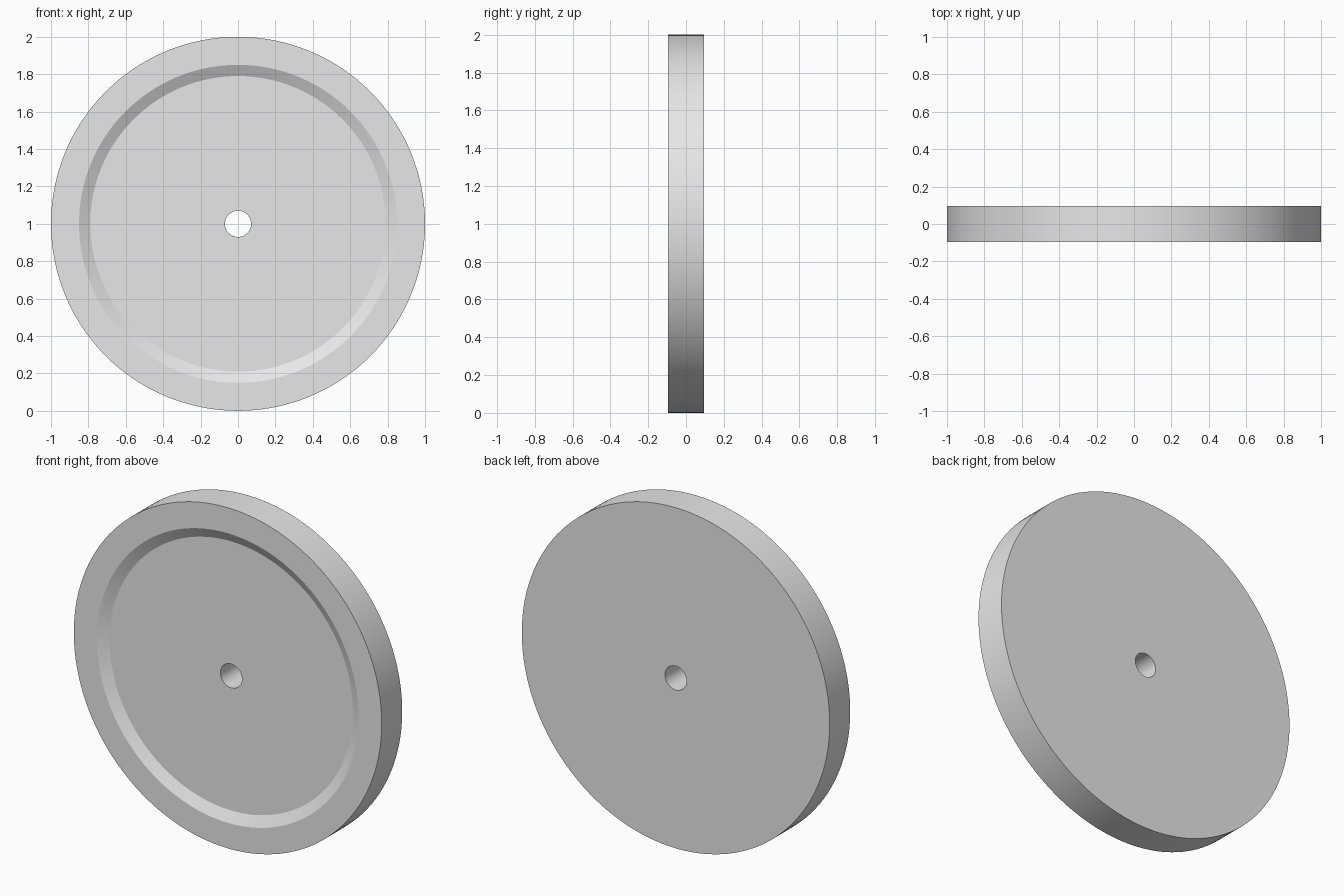
import bpy, bmesh
from math import radians, tau
from mathutils import Matrix, Vector

cube = bpy.data.objects.get("Cube")
if cube:
    bpy.data.objects.remove(cube, do_unlink=True)

SEGMENTS = 128
HALF = 0.095          # half thickness
RECESS = 0.032        # depth of the front recess

# Plain grey material
grey = bpy.data.materials.new("light_grey")
grey.use_nodes = True
colour = (0.8, 0.8, 0.8, 1)
grey.diffuse_color = colour
grey.node_tree.nodes["Principled BSDF"].inputs["Base Color"].default_value = colour

# Closed cross-section (radius, y): bore, recessed floor, sloped wall, front rim, tread, back
profile = [
    (0.07, HALF), (0.07, RECESS - HALF), (0.79, RECESS - HALF),
    (0.85, -HALF), (1.0, -HALF), (1.0, HALF),
]

# Revolve the section around the horizontal axle
bm = bmesh.new()
rings = []
for i in range(SEGMENTS):
    turn = Matrix.Rotation(tau * i / SEGMENTS, 3, 'Y')
    rings.append([bm.verts.new(turn @ Vector((r, y, 0)) + Vector((0, 0, 1)))
                  for r, y in profile])
for i, ring in enumerate(rings):
    following = rings[(i + 1) % SEGMENTS]
    for j in range(len(profile)):
        k = (j + 1) % len(profile)
        bm.faces.new((ring[j], ring[k], following[k], following[j]))
bmesh.ops.recalc_face_normals(bm, faces=bm.faces)

mesh = bpy.data.meshes.new("wheel_disc")
bm.to_mesh(mesh)
bm.free()
mesh.materials.append(grey)
disc = bpy.data.objects.new("wheel_disc", mesh)
bpy.context.collection.objects.link(disc)

# Smooth around the rim, crisp at the edges
bpy.ops.object.select_all(action='DESELECT')
disc.select_set(True)
bpy.context.view_layer.objects.active = disc
bpy.ops.object.shade_smooth_by_angle(angle=radians(15))
